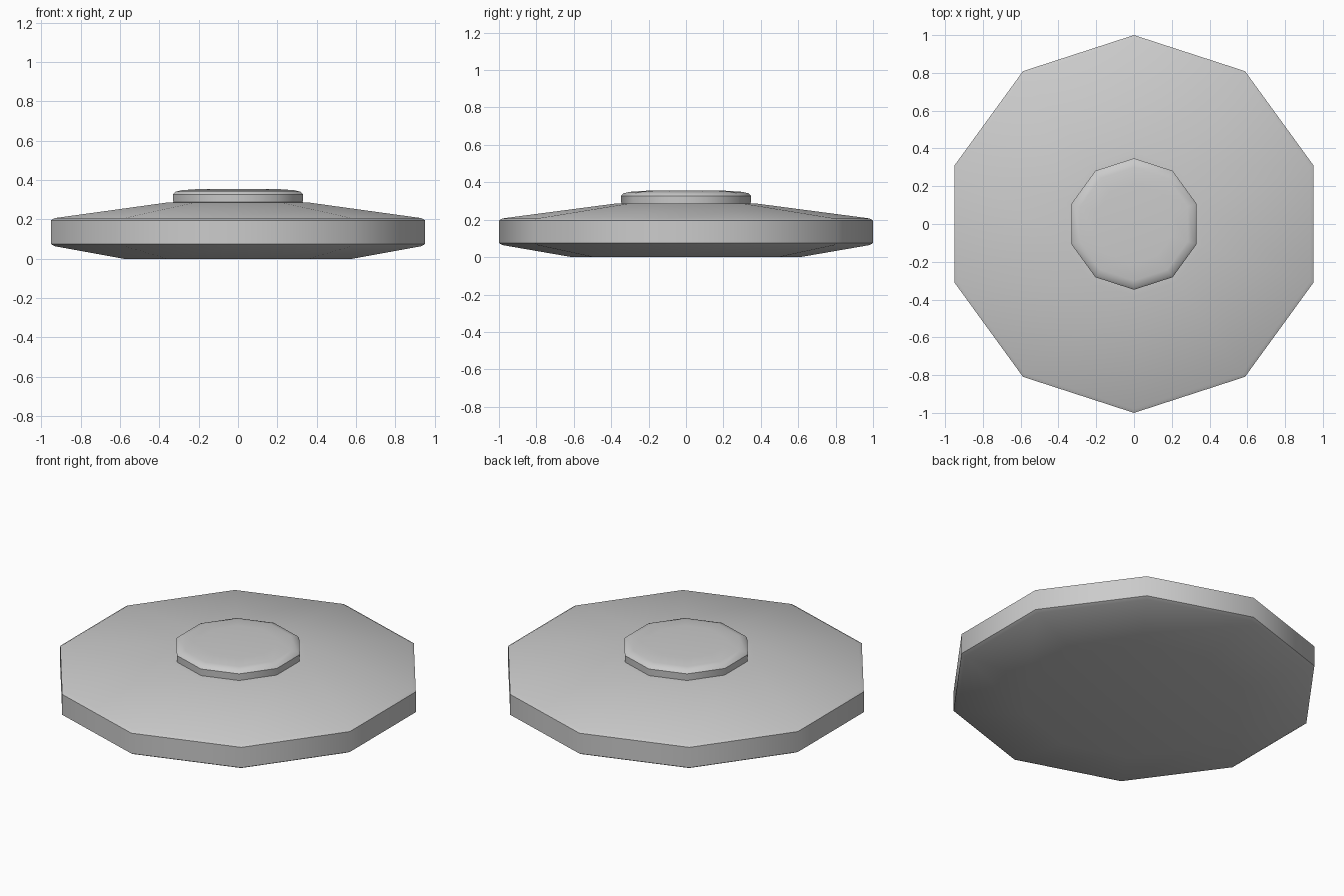
import bpy, bmesh, math

if "Cube" in bpy.data.objects:
    bpy.data.objects.remove(bpy.data.objects["Cube"])

SIDES = 10


def lathe(name, profile, angle):
    """Ten-sided turned solid from (radius, height) points, capped at both ends."""
    bm = bmesh.new()
    rings = []
    for r, z in profile:
        ring = []
        for i in range(SIDES):
            a = math.pi / 2 + 2 * math.pi * i / SIDES
            ring.append(bm.verts.new((r * math.cos(a), r * math.sin(a), z)))
        rings.append(ring)
    for lo, hi in zip(rings, rings[1:]):
        for i in range(SIDES):
            j = (i + 1) % SIDES
            bm.faces.new((lo[i], lo[j], hi[j], hi[i]))
    bm.faces.new(rings[0][::-1])
    bm.faces.new(rings[-1])
    mesh = bpy.data.meshes.new(name)
    bm.to_mesh(mesh)
    bm.free()
    obj = bpy.data.objects.new(name, mesh)
    bpy.context.collection.objects.link(obj)
    bpy.ops.object.select_all(action='DESELECT')
    obj.select_set(True)
    bpy.context.view_layer.objects.active = obj
    bpy.ops.object.shade_smooth_by_angle(angle=math.radians(angle))
    return obj


# Wide disc: tapered underside, upright rim with softened edges, sloping top
lathe("disc_body", [(0.61, 0), (0.98, 0.064), (1, 0.075), (1, 0.196),
                    (0.98, 0.207), (0.38, 0.286), (0.34, 0.288)], 40)

# Raised button with a rounded top edge
lathe("centre_button", [(0.345, 0.27), (0.348, 0.328), (0.335, 0.341),
                        (0.30, 0.349), (0.21, 0.355)], 40)
